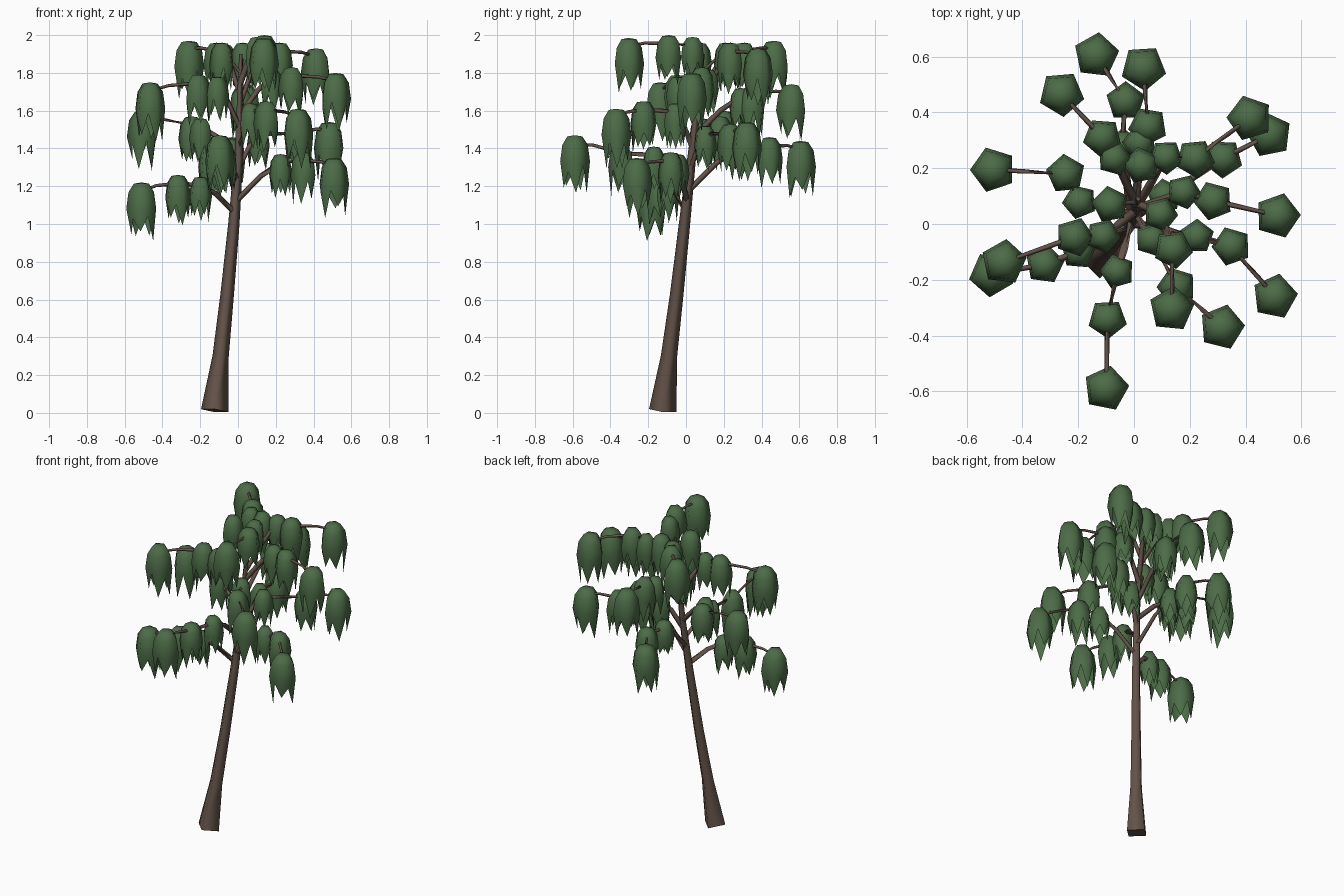
import bpy, bmesh, math, random
from mathutils import Vector

if "Cube" in bpy.data.objects:
    bpy.data.objects.remove(bpy.data.objects["Cube"])

random.seed(4)


def material(name, rgb):
    m = bpy.data.materials.new(name)
    m.diffuse_color = (*rgb, 1)
    m.use_nodes = True
    m.node_tree.nodes["Principled BSDF"].inputs["Base Color"].default_value = m.diffuse_color
    return m


BARK = material("brown bark", (0.125, 0.085, 0.066))
LEAF = material("dark green foliage", (0.072, 0.148, 0.062))


def finish(bm, name, mat, angle):
    bmesh.ops.recalc_face_normals(bm, faces=bm.faces)
    me = bpy.data.meshes.new(name)
    bm.to_mesh(me)
    bm.free()
    me.materials.append(mat)
    ob = bpy.data.objects.new(name, me)
    bpy.context.collection.objects.link(ob)
    bpy.ops.object.select_all(action='DESELECT')
    ob.select_set(True)
    bpy.context.view_layer.objects.active = ob
    bpy.ops.object.shade_smooth_by_angle(angle=math.radians(angle))
    return ob


def tube(name, points, radii, sides=4):
    """Tapered low-poly tube along a path, closed at both ends."""
    bm = bmesh.new()
    pts = [Vector(p) for p in points]
    rings = []
    for i, p in enumerate(pts):
        d = (pts[min(i + 1, len(pts) - 1)] - pts[max(i - 1, 0)]).normalized()
        ref = Vector((1, 0, 0)) if abs(d.z) > 0.9 else Vector((0, 0, 1))
        u = d.cross(ref).normalized()
        v = d.cross(u)
        ring = []
        for k in range(sides):
            a = math.tau * k / sides
            ring.append(bm.verts.new(p + radii[i] * (u * math.cos(a) + v * math.sin(a))))
        rings.append(ring)
    for a, b in zip(rings, rings[1:]):
        # start from the nearest corner so that the tube never twists
        s = min(range(sides), key=lambda q: (b[q].co - pts[-1] - a[0].co + pts[-1]).length)
        b[:] = b[s:] + b[:s]
        step = 1 if (b[1].co - a[1].co).length <= (b[-1].co - a[1].co).length else -1
        if step < 0:
            b[1:] = b[:0:-1]
        for k in range(sides):
            j = (k + 1) % sides
            bm.faces.new((a[k], a[j], b[j], b[k]))
    bm.faces.new(rings[0])
    bm.faces.new(rings[-1])
    # separate the caps so their rims stay crisp
    bmesh.ops.recalc_face_normals(bm, faces=bm.faces)
    rims = [e for e in bm.edges if any(len(set(e.verts) & set(r)) == 2 for r in (rings[0], rings[-1]))]
    bmesh.ops.split_edges(bm, edges=rims)
    return finish(bm, name, BARK, 100)


def leaf_cluster(name, x, y, top, r):
    """Five-sided drooping bell that splits into five hanging tips."""
    bm = bmesh.new()
    h = 3.95 * r
    turn = random.uniform(0, math.tau)

    def vert(a, rad, z):
        return bm.verts.new((x + r * rad * math.cos(a), y + r * rad * math.sin(a), top - h * z))

    corner = [turn + math.tau * k / 5 for k in range(5)]
    rings = [[vert(a, rad, z) for a in corner]
             for rad, z in ((0.52, 0.02), (0.88, 0.16), (1.03, 0.43))]
    crown = vert(0, 0, 0)
    notch = [vert(a + math.pi / 5, 0.83, random.uniform(0.48, 0.62)) for a in corner]
    tips = [vert(a, random.uniform(0.66, 0.84), random.uniform(0.8, 1.0)) for a in corner]
    for k in range(5):
        j = (k + 1) % 5
        bm.faces.new((crown, rings[0][k], rings[0][j]))
        for a, b in zip(rings, rings[1:]):
            bm.faces.new((a[k], a[j], b[j], b[k]))
        low = rings[-1]
        bm.faces.new((low[k], low[j], notch[k]))
        bm.faces.new((low[k], notch[k], tips[k]))
        bm.faces.new((low[j], tips[j], notch[k]))
    return finish(bm, name, LEAF, 100)


# Leaning trunk: x, y, z, radius
TRUNK = [(-.123, -.123, .012, .073), (-.092, -.09, .3, .043), (-.058, -.05, .62, .036),
         (-.022, -.008, 1.0, .03), (.004, .03, 1.35, .023), (.015, .09, 1.9, .009)]
tube("trunk", [t[:3] for t in TRUNK], [t[3] for t in TRUNK])


def trunk_at(z):
    for a, b in zip(TRUNK, TRUNK[1:]):
        if a[2] <= z <= b[2]:
            return Vector(a[:3]).lerp(Vector(b[:3]), (z - a[2]) / (b[2] - a[2]))


# Branches from low to high: foliage top, top of the outer cluster,
# then inner, middle and outer cluster (x, y)
BRANCHES = [
    (1.26, 1.22, (-.2, -.1), (-.32, -.145), (-.51, -.18)),
    (1.38, 1.35, (.225, -.045), (.35, -.08), (.505, -.26)),
    (1.46, 1.44, (-.04, .28), (-.03, .44), (-.135, .605)),
    (1.42, 1.47, (-.06, -.17), (-.095, -.34), (-.1, -.59)),
    (1.53, 1.54, (.11, .1), (.32, .235), (.485, .32)),
    (1.57, 1.60, (-.195, .08), (-.245, .18), (-.505, .195)),
    (1.65, 1.61, (.065, -.055), (.153, -.225), (.315, -.37)),
    (1.73, 1.74, (.02, .29), (.05, .35), (.034, .56)),
    (1.79, 1.75, (-.11, -.043), (-.213, -.047), (-.467, -.137)),
    (1.83, 1.80, (.178, .115), (.285, .083), (.515, .03)),
    (1.96, 1.93, (.115, .24), (.22, .235), (.415, .38)),
    (1.96, 1.97, (-.07, .235), (-.113, .31), (-.26, .467)),
    (2.00, 1.985, (.095, .035), (.14, -.09), (.135, -.305)),
]
SIZES = (.062, .07, .081)  # clusters grow towards the branch end

n = 0
for i, (top, end, *spots) in enumerate(BRANCHES):
    start = trunk_at(1.06 + 0.057 * i)
    tops = (top - .01, top, end)
    stops = [Vector((x, y, t - 0.045)) for (x, y), t in zip(spots, tops)]
    # rising elbow between the trunk and the first cluster
    elbow = start.lerp(stops[0], 0.55) + Vector((0, 0, 0.02))
    # slight upward bow before the outermost cluster
    bow = stops[1].lerp(stops[2], 0.6) + Vector((0, 0, 0.012))
    path = [start, elbow, stops[0], stops[1], bow, stops[2]]
    tube(f"branch_{i + 1}", path, [.016 - .0019 * k for k in range(6)])
    for (x, y), t, r in zip(spots, tops, SIZES):
        n += 1
        leaf_cluster(f"leaf_cluster_{n}", x, y, t, r)

# Crown clusters at the trunk tip
for x, y in ((.027, .21), (-.085, .07)):
    n += 1
    leaf_cluster(f"leaf_cluster_{n}", x, y, 1.96, .066)
    tube(f"crown_twig_{n}", [trunk_at(1.8), (x, y, 1.92)], (.009, .006))
